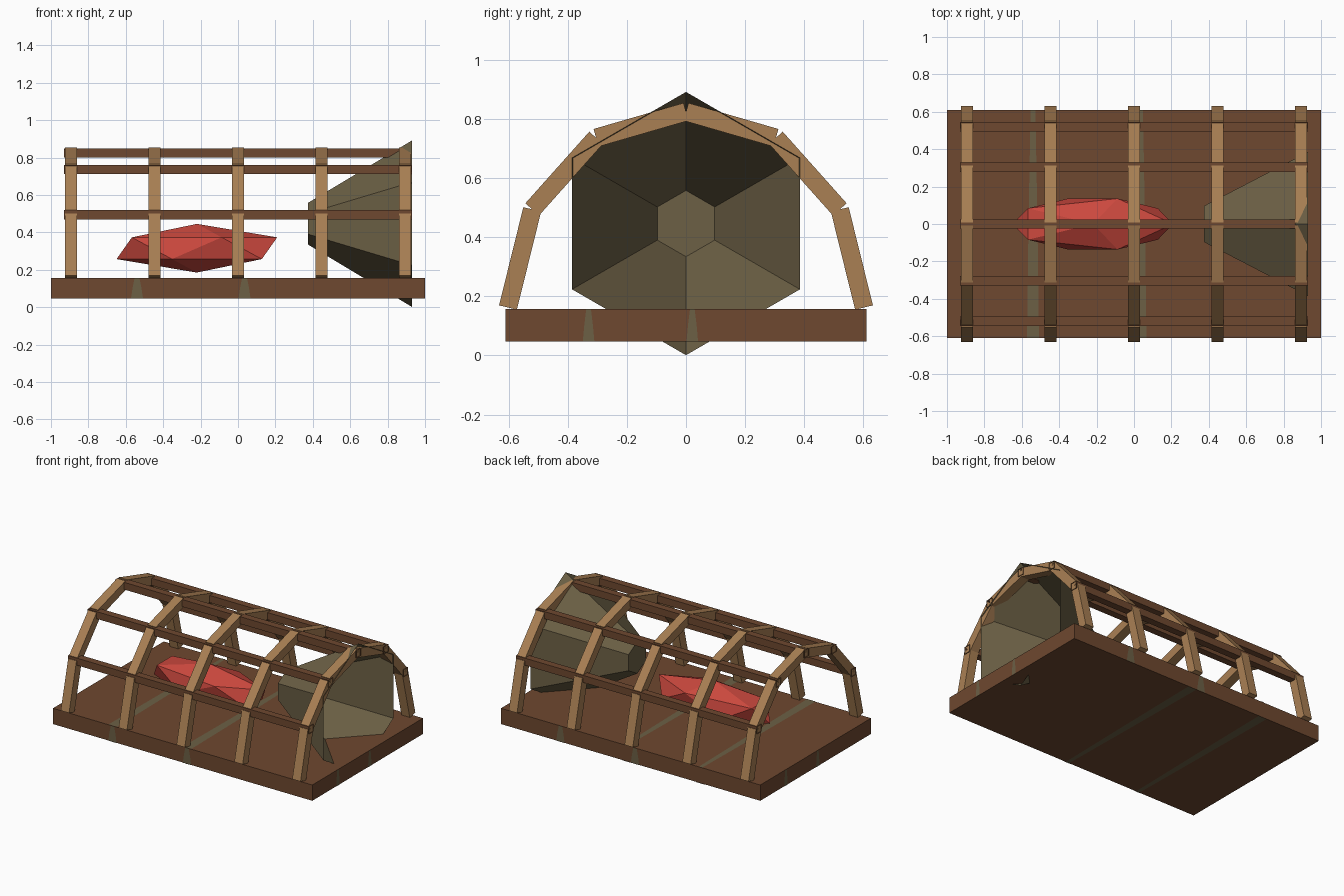
import bpy, bmesh, math
from mathutils import Vector

if "Cube" in bpy.data.objects:
    bpy.data.objects.remove(bpy.data.objects["Cube"])


def material(name, rgb):
    m = bpy.data.materials.new(name)
    m.diffuse_color = (*rgb, 1)
    m.use_nodes = True
    m.node_tree.nodes["Principled BSDF"].inputs["Base Color"].default_value = m.diffuse_color
    return m


DARK = material("dark_wood", (0.156, 0.065, 0.029))
TAN = material("light_wood", (0.40, 0.215, 0.088))
OLIVE = material("olive_net", (0.15, 0.117, 0.06))
RED = material("red_bait", (0.60, 0.065, 0.048))


def finish(name, bm, mat, normals=True):
    if normals:
        bmesh.ops.recalc_face_normals(bm, faces=bm.faces)
    me = bpy.data.meshes.new(name)
    bm.to_mesh(me)
    bm.free()
    me.materials.append(mat)
    ob = bpy.data.objects.new(name, me)
    bpy.context.collection.objects.link(ob)
    return ob


def loft(bm, rings, cap_start=True, cap_end=True):
    """Skin a tube through rings of points, with optional end caps."""
    vs = [[bm.verts.new(p) for p in r] for r in rings]
    n = len(vs[0])
    for a, b in zip(vs, vs[1:]):
        for i in range(n):
            j = (i + 1) % n
            bm.faces.new((a[i], a[j], b[j], b[i]))
    if cap_start:
        bm.faces.new(vs[0][::-1])
    if cap_end:
        bm.faces.new(vs[-1])


def rect(x, cy, cz, hy, hz):
    return [(x, cy - hy, cz - hz), (x, cy + hy, cz - hz),
            (x, cy + hy, cz + hz), (x, cy - hy, cz + hz)]


# Base board
BX, BY, Z0, Z1 = 1.0, 0.61, 0.047, 0.157
bm = bmesh.new()
cz, hz = (Z0 + Z1) / 2, (Z1 - Z0) / 2
loft(bm, [rect(-BX, 0, cz, BY, hz), rect(BX, 0, cz, BY, hz)])
finish("base_board", bm, DARK)

# Weathered streaks: one tapered pair on every face of the board
bm = bmesh.new()
faces = [  # centre, u axis, v axis (half lengths), outward normal = u x v
    ((0, -BY, cz), (BX, 0, 0), (0, 0, hz)),
    ((0, BY, cz), (-BX, 0, 0), (0, 0, hz)),
    ((BX, 0, cz), (0, BY, 0), (0, 0, hz)),
    ((-BX, 0, cz), (0, -BY, 0), (0, 0, hz)),
    ((0, 0, Z1), (BX, 0, 0), (0, BY, 0)),
    ((0, 0, Z0), (BX, 0, 0), (0, -BY, 0)),
]
for c, u, v in faces:
    c, u, v = Vector(c), Vector(u), Vector(v)
    c = c + u.cross(v).normalized() * 0.002
    for s in (-0.54, 0.035):
        pts = [(s - 0.032, -1), (s + 0.032, -1), (s + 0.024, 0),
               (s + 0.013, 1), (s - 0.013, 1), (s - 0.024, 0)]
        bm.faces.new([bm.verts.new(c + u * a + v * b) for a, b in pts])
finish("board_streaks", bm, OLIVE, normals=False)

# Hoops: straight laths joined along a half arch, mirrored in y
ARCH = [(-0.602, 0.162), (-0.52, 0.494), (-0.304, 0.736), (0.0, 0.824)]
HALF_T, HALF_W = 0.031, 0.032
for k, x in enumerate((-0.893, -0.446, 0, 0.446, 0.893)):
    bm = bmesh.new()
    for side in (1, -1):
        for p, q in zip(ARCH, ARCH[1:]):
            p, q = Vector(p), Vector(q)
            d = (q - p).normalized()
            n = Vector((-d.y, d.x)) * HALF_T
            rings = []
            for e in (p, q):
                a, b = e + n, e - n
                rings.append([(x - HALF_W, side * a.x, a.y), (x + HALF_W, side * a.x, a.y),
                              (x + HALF_W, side * b.x, b.y), (x - HALF_W, side * b.x, b.y)])
            loft(bm, rings)
    finish(f"hoop_{k + 1}", bm, TAN)

# Long slats: open-ended square tubes at the hoop joints
joints = [(y * s, z) for y, z in ARCH[1:3] for s in (1, -1)] + [ARCH[3]]
for k, (y, z) in enumerate(joints):
    bm = bmesh.new()
    loft(bm, [rect(-0.93, y, z, 0.025, 0.025), rect(0.93, y, z, 0.025, 0.025)], False, False)
    finish(f"long_slat_{k + 1}", bm, DARK)


# Entrance funnel: six-sided, closed at the small end, open at the large end
def hexagon(x, r):
    return [(x, r * math.cos(a), 0.446 + r * math.sin(a))
            for a in (math.pi / 2 + i * math.pi / 3 for i in range(6))]


bm = bmesh.new()
loft(bm, [hexagon(0.375, 0.112), hexagon(0.93, 0.445)], True, False)
finish("entrance_funnel", bm, OLIVE)

# Bait: stretched icosahedron
bm = bmesh.new()
bmesh.ops.create_icosphere(bm, subdivisions=1, radius=1)
for v in bm.verts:
    v.co = (v.co.x * 0.48 - 0.22, v.co.y * 0.16, v.co.z * 0.13 + 0.315)
finish("bait", bm, RED)
